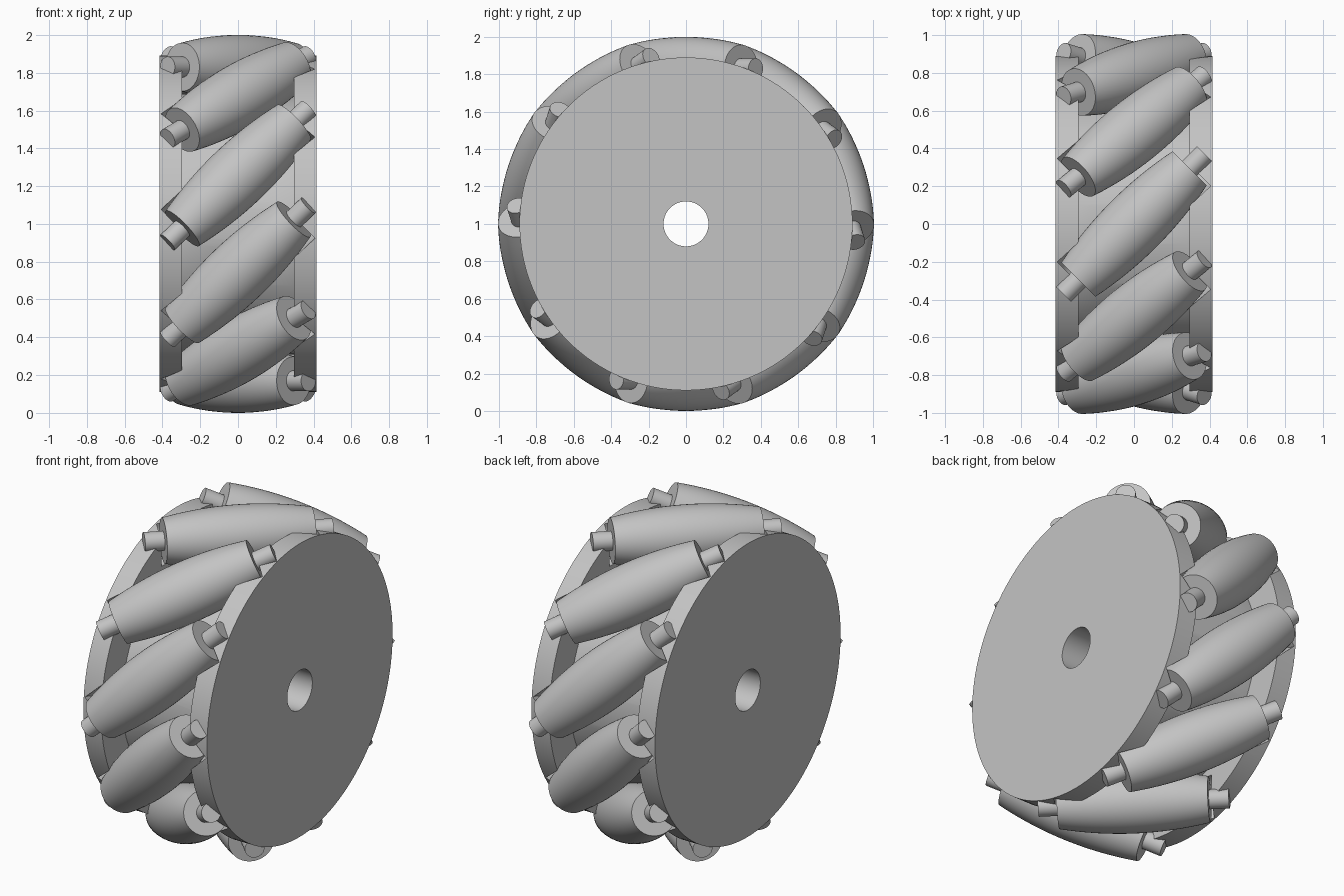
import bpy
import bmesh
from math import pi, radians, cos, sin
from mathutils import Matrix

if "Cube" in bpy.data.objects:
    bpy.data.objects.remove(bpy.data.objects["Cube"])

COUNT = 10         # rollers around the wheel
PITCH = 0.83       # distance of the roller axes from the wheel axis
HALF = 0.417       # half length of a roller body
CENTRE = Matrix.Translation((0, 0, 1))

grey = bpy.data.materials.new("light_grey")
grey.use_nodes = True
color = (0.55, 0.55, 0.55, 1)
grey.diffuse_color = color
grey.node_tree.nodes["Principled BSDF"].inputs["Base Color"].default_value = color


def lathe(name, profile, steps, closed=False):
    """Mesh made by turning (x, radius) points about the x axis."""
    bm = bmesh.new()
    rings = []
    for x, r in profile:
        turns = [2 * pi * i / steps for i in range(steps)]
        rings.append([bm.verts.new((x, r * cos(a), r * sin(a))) for a in turns])
    pairs = list(zip(rings, rings[1:]))
    if closed:
        pairs.append((rings[-1], rings[0]))
    else:
        bm.faces.new(rings[0])
        bm.faces.new(rings[-1])
    for a, b in pairs:
        for i in range(steps):
            j = (i + 1) % steps
            bm.faces.new((a[i], a[j], b[j], b[i]))
    bmesh.ops.recalc_face_normals(bm, faces=bm.faces)
    mesh = bpy.data.meshes.new(name)
    bm.to_mesh(mesh)
    bm.free()
    mesh.materials.append(grey)
    return mesh


def add(name, mesh, matrix):
    obj = bpy.data.objects.new(name, mesh)
    bpy.context.collection.objects.link(obj)
    obj.matrix_world = matrix
    return obj


def smooth(mesh):
    mesh.shade_smooth()
    mesh.set_sharp_from_angle(angle=radians(30))


def roller_place(i):
    """Skewed seat of roller i, the first one on top."""
    return (CENTRE @ Matrix.Rotation(2 * pi * i / COUNT, 4, 'X')
            @ Matrix.Translation((0, 0, PITCH)) @ Matrix.Rotation(pi / 4, 4, 'Z'))


# Wheel body: two discs, a hub between them and a bore through all
half_profile = [(0.295, 0.69), (0.295, 0.89), (0.415, 0.89), (0.415, 0.12)]
body_profile = [(-x, r) for x, r in reversed(half_profile)] + half_profile
wheel = add("wheel_body", lathe("wheel_body", body_profile, 128, closed=True), CENTRE)

# Clearance pockets for the rollers, cut into the discs
pocket = lathe("pocket", [(-0.43, 0.15), (0.43, 0.15)], 48)
bm = bmesh.new()
for i in range(COUNT):
    part = pocket.copy()
    part.transform(roller_place(i))
    bm.from_mesh(part)
    bpy.data.meshes.remove(part)
pockets = bpy.data.meshes.new("pockets")
bm.to_mesh(pockets)
bm.free()
cutter = add("pocket_cutter", pockets, Matrix())
cutter.hide_render = True
cut = wheel.modifiers.new("pockets", 'BOOLEAN')
cut.operation = 'DIFFERENCE'
cut.solver = 'EXACT'
cut.object = cutter
bpy.context.view_layer.update()
evaluated = wheel.evaluated_get(bpy.context.evaluated_depsgraph_get())
cut_mesh = bpy.data.meshes.new_from_object(evaluated)
wheel.modifiers.clear()
wheel.data = cut_mesh
bpy.data.objects.remove(cutter)
smooth(cut_mesh)

# Barrel rollers with a pin at each end
barrel = [(HALF * t / 8, 0.17 - 0.042 * (t / 8) ** 2) for t in range(-8, 9)]
pin = [(HALF, 0.055), (0.527, 0.055)]
roller_profile = [(-x, r) for x, r in reversed(pin)] + barrel + pin
roller_mesh = lathe("roller", roller_profile, 48)
smooth(roller_mesh)
for i in range(COUNT):
    add(f"roller_{i + 1}", roller_mesh, roller_place(i))
